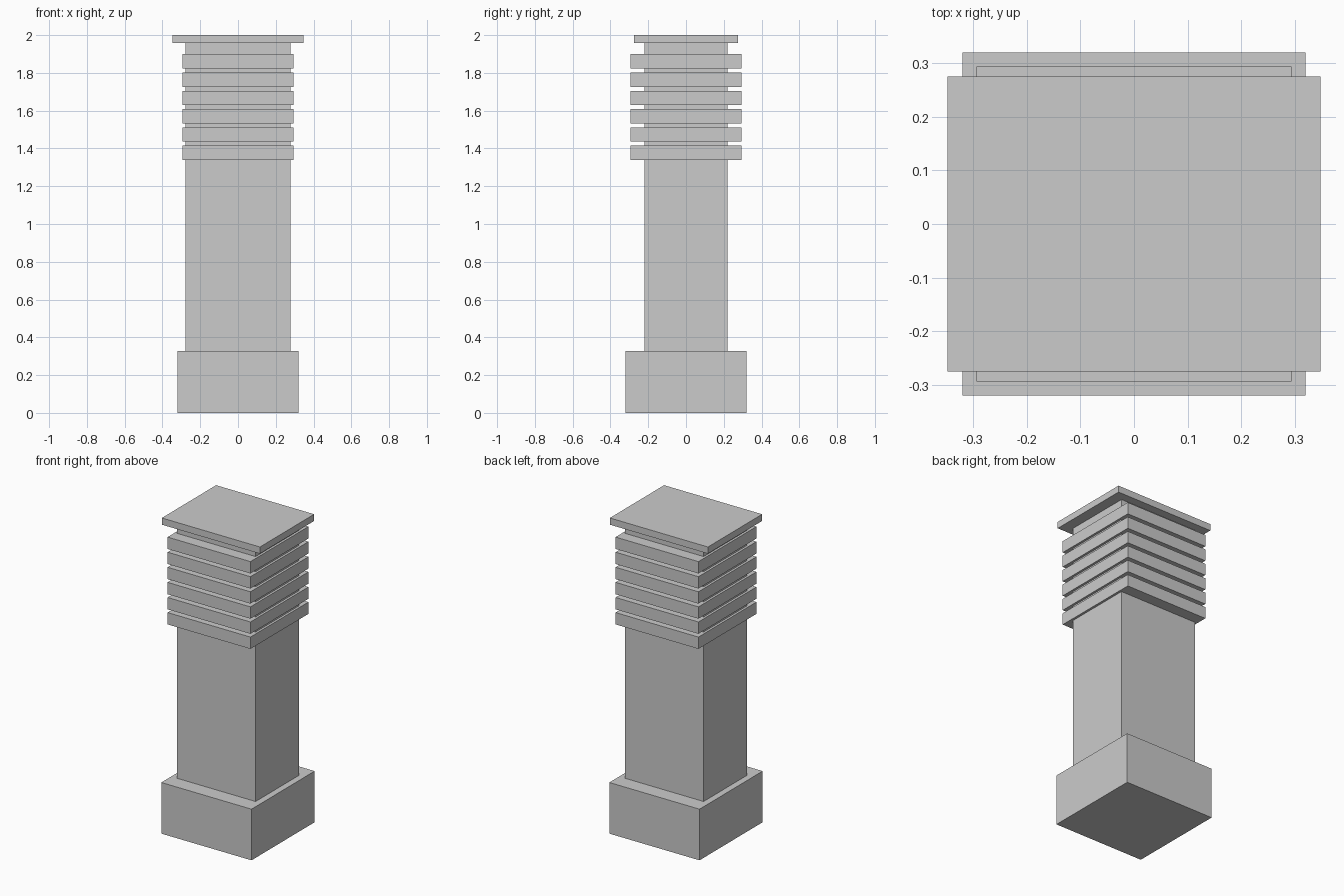
import bpy

if "Cube" in bpy.data.objects:
    bpy.data.objects.remove(bpy.data.objects["Cube"])


def box(name, hx, hy, z0, z1):
    """Box centred on x and y, from half-widths and a height range."""
    bpy.ops.mesh.primitive_cube_add(size=2, location=(0, 0, (z0 + z1) / 2))
    obj = bpy.context.object
    obj.name = name
    obj.data.name = name
    obj.scale = (hx, hy, (z1 - z0) / 2)
    bpy.ops.object.transform_apply(location=False, rotation=False, scale=True)
    return obj


# Square plinth
box("base", 0.32, 0.32, 0.0, 0.328)

# Rectangular shaft running up to the cap
box("shaft", 0.279, 0.22, 0.328, 1.957)

# Stack of square louvre plates
SLATS, FIRST, PITCH, THICK = 6, 1.339, 0.0968, 0.076
for i in range(SLATS):
    z = FIRST + i * PITCH
    box(f"louvre_{i + 1}", 0.294, 0.294, z, z + THICK)

# Flat overhanging cap
box("cap", 0.348, 0.275, 1.957, 2.0)
